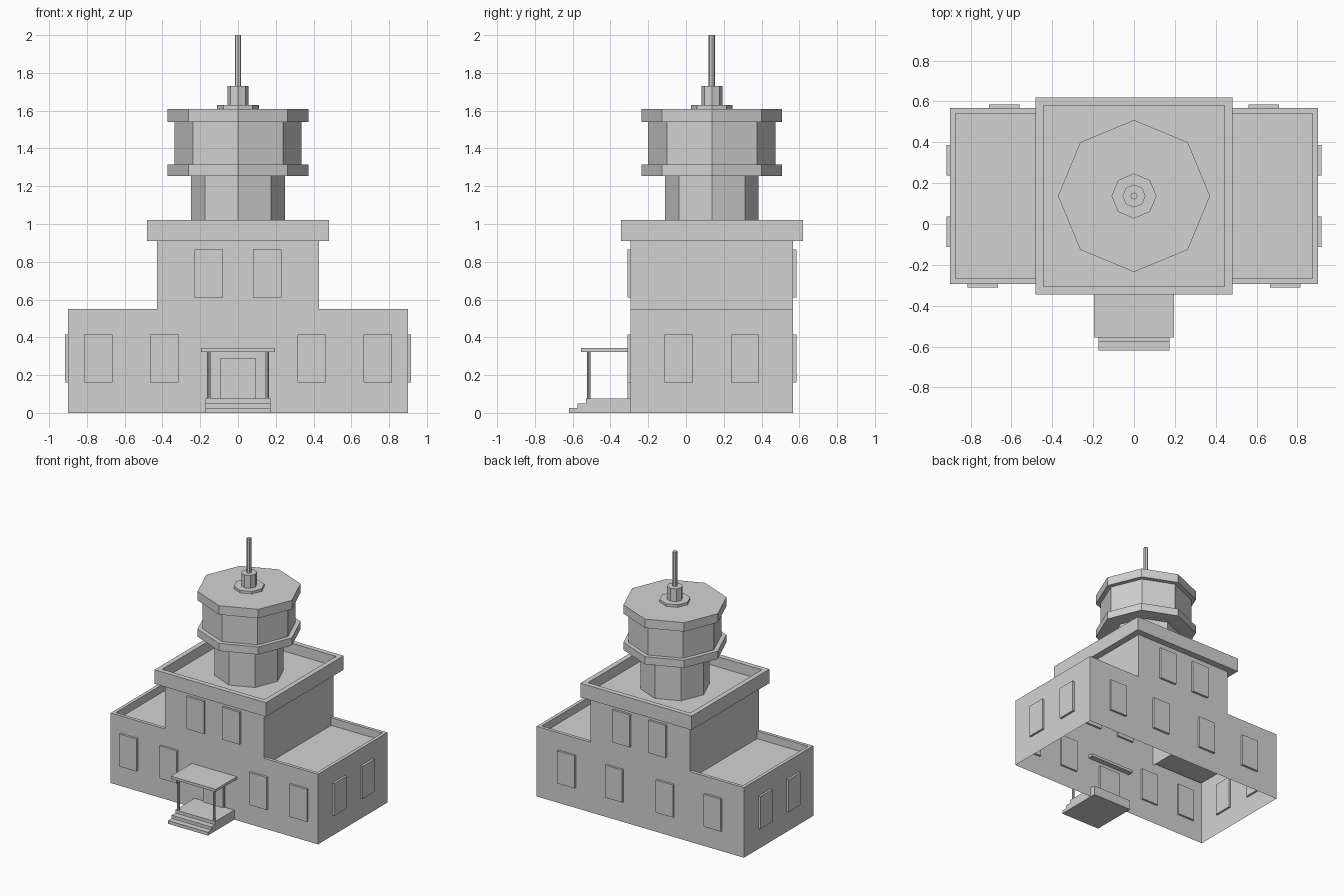
import bpy
import bmesh
from mathutils import Matrix, Vector

cube = bpy.data.objects.get("Cube")
if cube:
    bpy.data.objects.remove(cube, do_unlink=True)

stone = bpy.data.materials.new("light_grey_stone")
stone.use_nodes = True
stone.diffuse_color = (0.65, 0.65, 0.65, 1)
stone.node_tree.nodes["Principled BSDF"].inputs["Base Color"].default_value = stone.diffuse_color

MID_Y = 0.137            # centre line of the building
FRONT, BACK = -0.293, 0.567
WING_X, HALL_X = 0.9, 0.43
WING_ROOF, HALL_ROOF = 0.49, 0.94


def finish(name, bm):
    mesh = bpy.data.meshes.new(name)
    bm.to_mesh(mesh)
    bm.free()
    obj = bpy.data.objects.new(name, mesh)
    bpy.context.collection.objects.link(obj)
    mesh.materials.append(stone)
    return obj


def box_mesh(x, y, z):
    bm = bmesh.new()
    size = Vector((x[1] - x[0], y[1] - y[0], z[1] - z[0]))
    centre = Vector((sum(x), sum(y), sum(z))) / 2
    bmesh.ops.create_cube(bm, size=1, matrix=Matrix.Translation(centre) @ Matrix.Diagonal(size).to_4x4())
    bm.normal_update()
    return bm


def box(name, x, y, z):
    return finish(name, box_mesh(x, y, z))


def drop(bm, rule):
    bmesh.ops.delete(bm, geom=[f for f in bm.faces if rule(f)], context='FACES')


def sink_top(bm, border, depth):
    # turns a flat top into a roof behind a parapet
    top = max(bm.faces, key=lambda f: f.normal.z)
    bmesh.ops.inset_region(bm, faces=[top], thickness=border)
    wall = bmesh.ops.extrude_face_region(bm, geom=[top])
    verts = [g for g in wall["geom"] if isinstance(g, bmesh.types.BMVert)]
    bmesh.ops.translate(bm, verts=verts, vec=(0, 0, -depth))
    if top.is_valid:
        bmesh.ops.delete(bm, geom=[top], context='FACES_ONLY')
    bmesh.ops.recalc_face_normals(bm, faces=bm.faces)


def prism(name, radius, z0, z1, at=(0, MID_Y)):
    bm = bmesh.new()
    bmesh.ops.create_cone(bm, cap_ends=True, segments=8, radius1=radius, radius2=radius, depth=z1 - z0,
                          matrix=Matrix.Translation((*at, (z0 + z1) / 2)))
    return finish(name, bm)


# Side wings: hollow, open below, roof behind a parapet
bm = box_mesh((-WING_X, WING_X), (FRONT, BACK), (0, 0.55))
sink_top(bm, 0.037, 0.55 - WING_ROOF)
drop(bm, lambda f: f.normal.z < -0.5)
bmesh.ops.bisect_plane(bm, geom=bm.verts[:] + bm.edges[:] + bm.faces[:],
                       plane_co=(HALL_X, 0, 0), plane_no=(1, 0, 0), clear_inner=True)
wings = finish("side_wings", bm)
wings.modifiers.new("Mirror", 'MIRROR').use_bisect_axis[0] = False

# Central hall: open to the wings below their roofs
bm = box_mesh((-HALL_X, HALL_X), (FRONT, BACK), (0, 0.92))
drop(bm, lambda f: abs(f.normal.z) > 0.5)
bmesh.ops.bisect_plane(bm, geom=bm.verts[:] + bm.edges[:] + bm.faces[:],
                       plane_co=(0, 0, WING_ROOF), plane_no=(0, 0, 1))
drop(bm, lambda f: abs(f.normal.x) > 0.5 and f.calc_center_median().z < WING_ROOF)
finish("central_hall", bm)

# Overhanging cornice with sunken roof
bm = box_mesh((-0.483, 0.483), (-0.345, 0.62), (0.91, 1.02))
sink_top(bm, 0.055, 1.02 - HALL_ROOF)
finish("hall_cornice", bm)

# Octagonal tower
for name, radius, z0, z1 in (
        ("tower_base", 0.248, HALL_ROOF, 1.255),
        ("tower_gallery", 0.372, 1.255, 1.315),
        ("tower_lookout", 0.337, 1.315, 1.54),
        ("tower_roof", 0.372, 1.54, 1.61),
        ("mast_plate", 0.11, 1.61, 1.63),
        ("mast_socket", 0.056, 1.63, 1.73),
        ("mast", 0.017, 1.73, 2.0)):
    prism(name, radius, z0, z1)

# Windows: slabs set through the walls
HALF, OUT, IN = 0.075, 0.017, 0.015
LOW, HIGH = (0.16, 0.415), (0.61, 0.865)
front_y, back_y = (FRONT - OUT, FRONT + IN), (BACK - IN, BACK + OUT)
for side in (-1, 1):
    for wall, y, rows in (
            ("front", front_y, ((0.74, LOW), (0.39, LOW), (0.155, HIGH))),
            ("back", back_y, ((0.635, LOW), (0.22, LOW), (0.155, HIGH)))):
        for x, z in rows:
            box(wall + "_window", (side * x - HALF, side * x + HALF), y, z)
    for y in (-0.038, 0.312):
        x = sorted((side * (WING_X - IN), side * (WING_X + OUT)))
        box("side_window", x, (y - HALF, y + HALF), LOW)

# Entrance: steps, door, canopy and posts
for i, y in enumerate((-0.62, -0.575, -0.53)):
    box("entrance_step", (-0.173, 0.173), (y, -0.25), (0.025 * i, 0.025 * (i + 1)))
box("door_frame", (-0.092, 0.092), (FRONT - 0.01, FRONT + IN), (0.075, 0.29))
box("door_leaf", (-0.085, 0.085), (FRONT - 0.016, FRONT), (0.075, 0.28))
box("porch_canopy", (-0.195, 0.195), (-0.555, -0.25), (0.322, 0.343))
for x in (-0.155, 0.155):
    prism("porch_post", 0.01, 0.075, 0.322, (x, -0.515))
